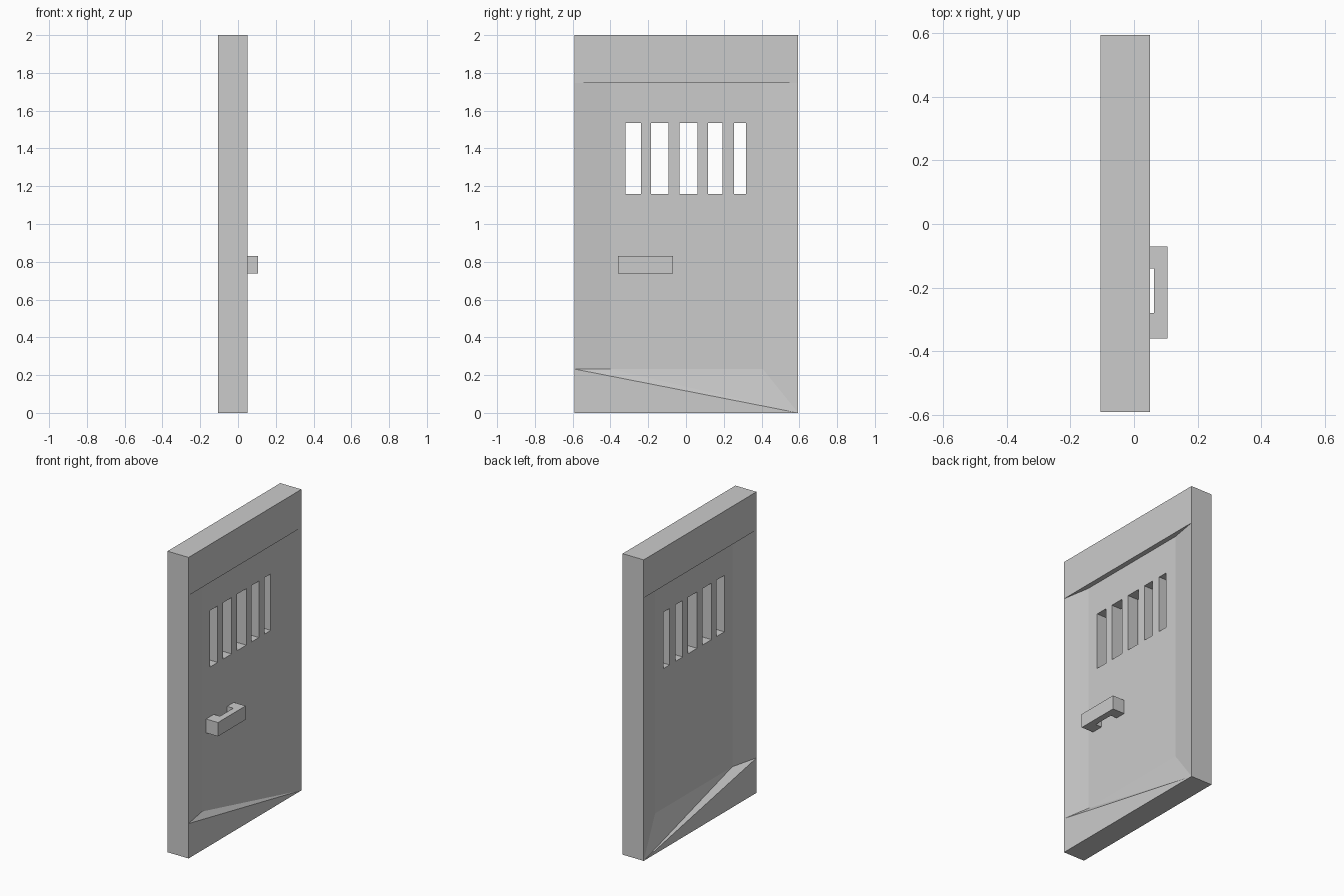
import bpy, bmesh
from mathutils import Vector

if "Cube" in bpy.data.objects:
    bpy.data.objects.remove(bpy.data.objects["Cube"])


def add_faces(bm, faces):
    for pts in faces:
        bm.faces.new([bm.verts.new(p) for p in pts])
    bmesh.ops.remove_doubles(bm, verts=bm.verts[:], dist=1e-5)


def extrude(bm, faces, offset):
    """Solid made by extruding a set of flat polygons along an offset."""
    add_faces(bm, faces)
    ext = bmesh.ops.extrude_face_region(bm, geom=bm.faces[:], use_keep_orig=True)
    moved = [g for g in ext["geom"] if isinstance(g, bmesh.types.BMVert)]
    bmesh.ops.translate(bm, verts=moved, vec=Vector(offset))


def finish(bm, name):
    bmesh.ops.recalc_face_normals(bm, faces=bm.faces[:])
    mesh = bpy.data.meshes.new(name)
    bm.to_mesh(mesh)
    bm.free()
    bpy.context.collection.objects.link(bpy.data.objects.new(name, mesh))


BACK, FRONT = -0.105, 0.05            # outer rim of the door
IN_BACK, IN_FRONT = -0.058, 0.018     # recessed centre panel
Y0, Y1 = -0.590, 0.594                # outer width
P0, P1 = -0.403, 0.407                # centre panel width
LOW, HIGH, TOP = 0.232, 1.747, 2.0

# Recessed centre panel: grid of cells with five window slots left open
slots = [(-0.320, -0.239), (-0.185, -0.092), (-0.034, 0.061),
         (0.117, 0.193), (0.255, 0.318)]
ys = [P0] + [y for s in slots for y in s] + [P1]
zs = [LOW, 1.16, 1.535, HIGH]
cells = []
for i in range(len(ys) - 1):
    for j in range(3):
        if j == 1 and i % 2 == 1:
            continue
        a, b, c, d = ys[i], ys[i + 1], zs[j], zs[j + 1]
        cells.append([(IN_BACK, a, c), (IN_BACK, b, c), (IN_BACK, b, d), (IN_BACK, a, d)])
door = bmesh.new()
extrude(door, cells, (IN_FRONT - IN_BACK, 0, 0))

# Drop the panel's outer side walls, which would lie inside the door
rim = [f for f in door.faces
       if any(all(abs(v.co[k] - val) < 1e-4 for v in f.verts)
              for k, val in ((1, P0), (1, P1), (2, LOW), (2, HIGH)))]
bmesh.ops.delete(door, geom=rim, context='FACES')

# Front and back surrounds: slanted sides and bottom, flat top rail with ledge
for xo, xi in ((FRONT, IN_FRONT), (BACK, IN_BACK)):
    lo_l, lo_r, up_l, up_r = (xo, Y0, LOW), (xo, Y1, LOW), (xo, Y0, HIGH), (xo, Y1, HIGH)
    in_ll, in_lr, in_ul, in_ur = (xi, P0, LOW), (xi, P1, LOW), (xi, P0, HIGH), (xi, P1, HIGH)
    base_l, base_r = (xo, Y0, 0), (xo, Y1, 0)
    add_faces(door, [
        [lo_l, in_ll, in_ul, up_l],
        [in_lr, lo_r, up_r, in_ur],
        [up_l, in_ul, in_ur, up_r],
        [up_l, up_r, (xo, Y1, TOP), (xo, Y0, TOP)],
        [base_l, base_r, lo_l],
        [base_r, in_ll, lo_l],
        [base_r, in_lr, in_ll],
        [base_r, lo_r, in_lr]])

# Door edges
for y in (Y0, Y1):
    add_faces(door, [[(x, y, z) for z in (0, LOW, HIGH, TOP) for x in (FRONT,)]
                     + [(BACK, y, z) for z in (TOP, HIGH, LOW, 0)]])
for z in (0, TOP):
    add_faces(door, [[(BACK, Y0, z), (FRONT, Y0, z), (FRONT, Y1, z), (BACK, Y1, z)]])
finish(door, "door_slab")

# Pull handle: U-shaped profile standing off the recessed panel
profile = [(IN_FRONT, -0.36), (0.105, -0.36), (0.105, -0.07), (IN_FRONT, -0.07),
           (IN_FRONT, -0.14), (0.063, -0.14), (0.063, -0.28), (IN_FRONT, -0.28)]
handle = bmesh.new()
extrude(handle, [[(x, y, 0.738) for x, y in profile]], (0, 0, 0.092))
finish(handle, "pull_handle")
